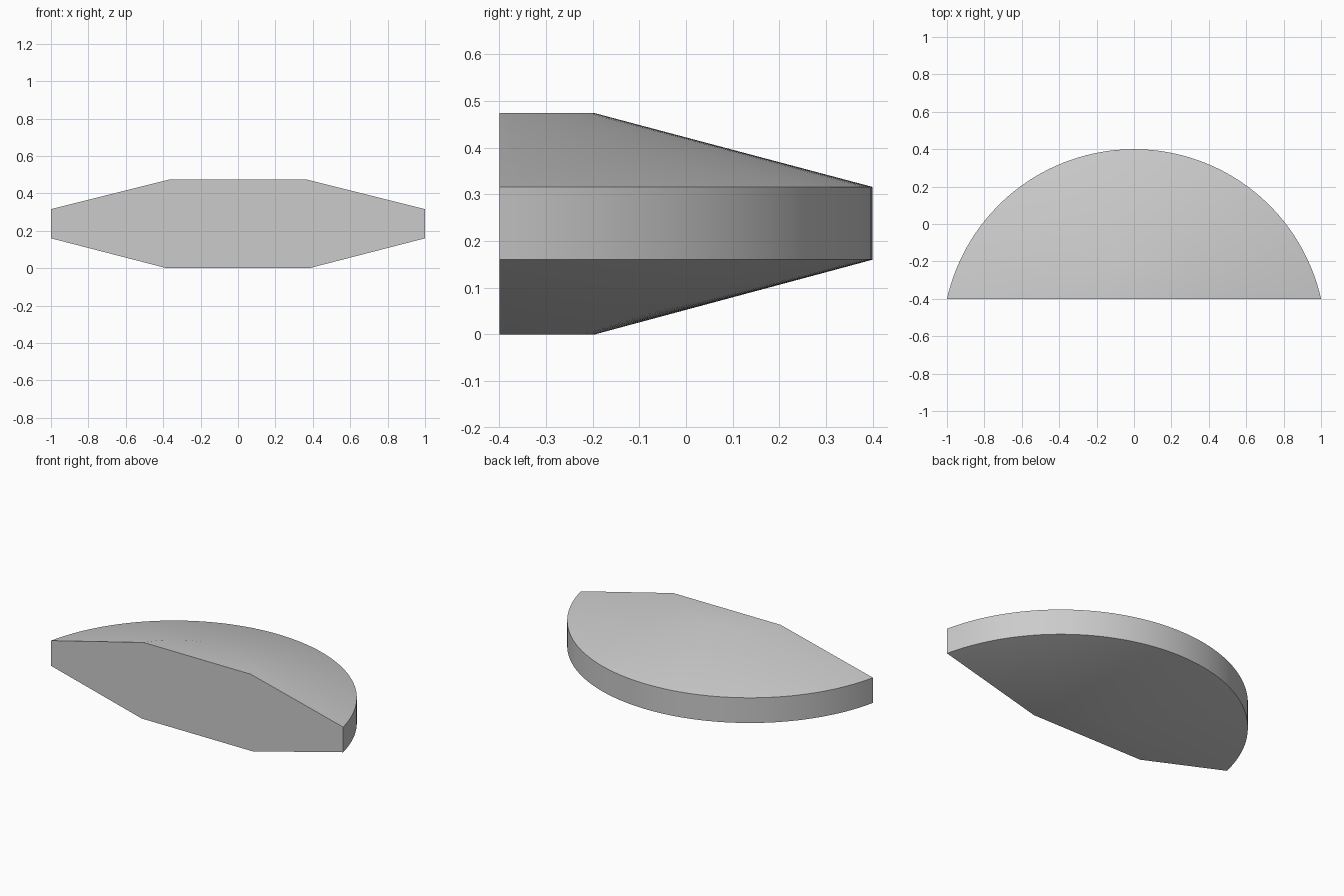
import bpy, bmesh, math

cube = bpy.data.objects.get("Cube")
if cube:
    bpy.data.objects.remove(cube, do_unlink=True)

FRONT_Y = -0.4
SEGMENTS = 64


def arc(half_chord, crest_y, z):
    """Circular arc standing on the front line, from right end to left end."""
    rise = crest_y - FRONT_Y
    radius = (half_chord ** 2 + rise ** 2) / (2 * rise)
    centre_y = crest_y - radius
    sweep = math.atan2(half_chord, FRONT_Y - centre_y)
    angles = [sweep * (2 * i / SEGMENTS - 1) for i in range(SEGMENTS + 1)]
    return [(radius * math.sin(a), centre_y + radius * math.cos(a), z) for a in angles]


# Stacked arcs: flat bottom, lower rim, upper rim, flat top
bm = bmesh.new()
rings = [[bm.verts.new(p) for p in arc(*spec)] for spec in (
    (0.38, -0.195, 0.0), (1.0, 0.4, 0.16), (1.0, 0.4, 0.316), (0.367, -0.195, 0.474))]

# Sloped sides and curved rim
for low, high in zip(rings, rings[1:]):
    for i in range(SEGMENTS):
        bm.faces.new((low[i], low[i + 1], high[i + 1], high[i]))

# Flat bottom, flat top and straight front wall
bm.faces.new(rings[0])
bm.faces.new(rings[-1])
bm.faces.new([r[0] for r in rings] + [r[-1] for r in reversed(rings)])
bmesh.ops.recalc_face_normals(bm, faces=bm.faces)

mesh = bpy.data.meshes.new("bevelled_half_disc")
bm.to_mesh(mesh)
bm.free()
disc = bpy.data.objects.new("bevelled_half_disc", mesh)
bpy.context.collection.objects.link(disc)

# Plain grey
grey = bpy.data.materials.new("light_grey")
grey.use_nodes = True
colour = (0.6, 0.6, 0.6, 1.0)
grey.diffuse_color = colour
grey.node_tree.nodes["Principled BSDF"].inputs["Base Color"].default_value = colour
mesh.materials.append(grey)

# Soft slopes, crisp rim
bpy.ops.object.select_all(action="DESELECT")
disc.select_set(True)
bpy.context.view_layer.objects.active = disc
bpy.ops.object.shade_smooth_by_angle(angle=math.radians(30))
